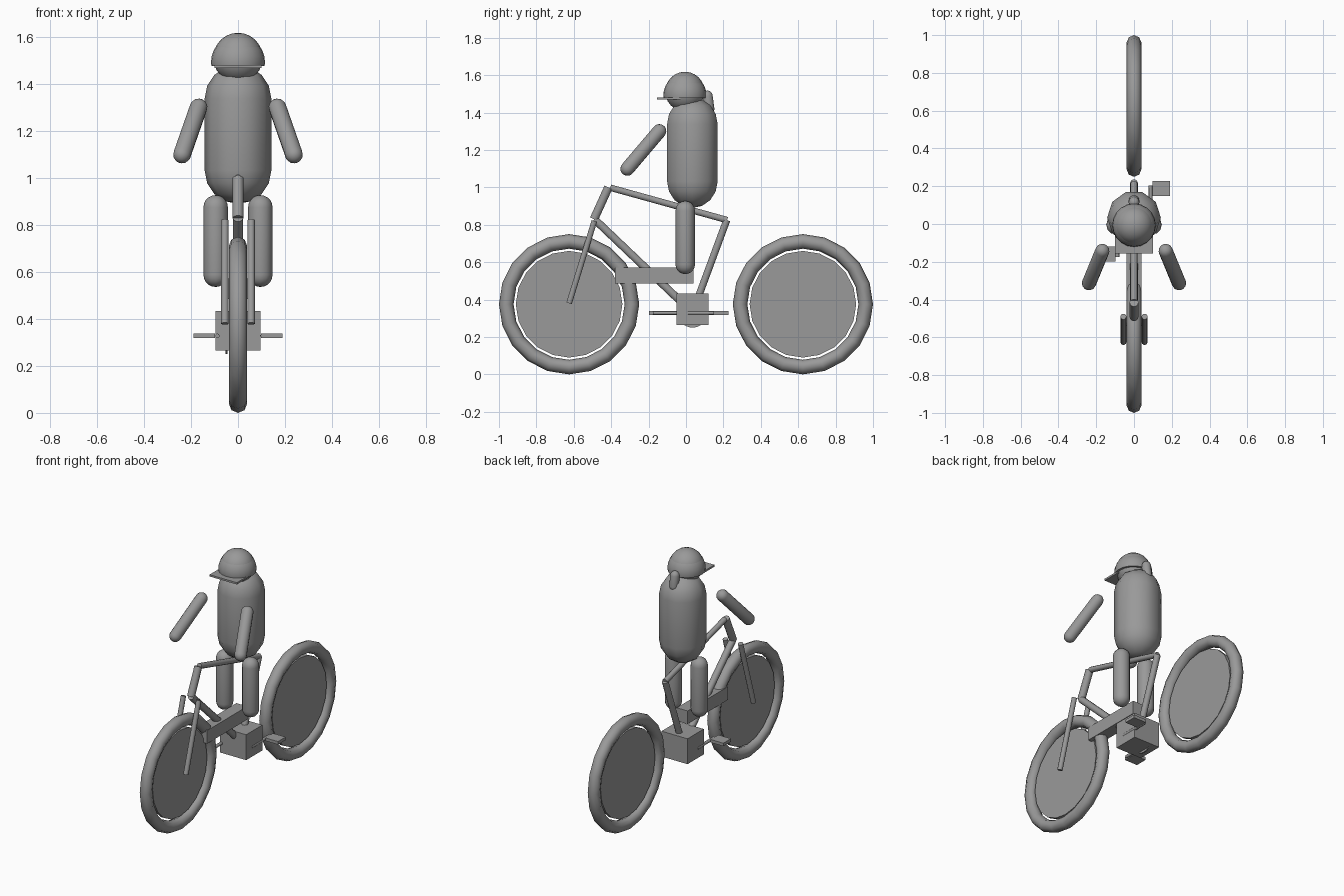
import bpy, bmesh
from math import sin, cos, pi, radians
from mathutils import Vector

if "Cube" in bpy.data.objects:
    bpy.data.objects.remove(bpy.data.objects["Cube"])

UP = Vector((0, 0, 1))
GREY = bpy.data.materials.new("dark_grey")
GREY.diffuse_color = (0.32, 0.32, 0.32, 1)
GREY.use_nodes = True
GREY.node_tree.nodes["Principled BSDF"].inputs["Base Color"].default_value = GREY.diffuse_color


def finish(bm, name, smooth=True):
    bmesh.ops.recalc_face_normals(bm, faces=bm.faces)
    me = bpy.data.meshes.new(name)
    bm.to_mesh(me)
    bm.free()
    me.materials.append(GREY)
    ob = bpy.data.objects.new(name, me)
    bpy.context.collection.objects.link(ob)
    if smooth:
        bpy.context.view_layer.objects.active = ob
        bpy.ops.object.select_all(action='DESELECT')
        ob.select_set(True)
        bpy.ops.object.shade_smooth_by_angle(angle=radians(50))
    return ob


def lathe(name, profile, a, b=None, sides=12):
    """Spin an (r, z) profile round an axis starting at a, pointing to b."""
    bm = bmesh.new()
    vs = [bm.verts.new((r, 0, z)) for r, z in profile]
    es = [bm.edges.new(p) for p in zip(vs, vs[1:])]
    bmesh.ops.spin(bm, geom=vs + es, cent=(0, 0, 0), axis=(0, 0, 1),
                   angle=2 * pi, steps=sides)
    bmesh.ops.remove_doubles(bm, verts=bm.verts, dist=1e-5)
    ob = finish(bm, name)
    ob.location = a
    if b is not None:
        ob.rotation_mode = 'QUATERNION'
        ob.rotation_quaternion = UP.rotation_difference(Vector(b) - Vector(a))
    return ob


def tube(name, a, b, r, sides=10):
    n = (Vector(b) - Vector(a)).length
    return lathe(name, [(0, 0), (r, 0), (r, n), (0, n)], a, b, sides)


def capsule(name, a, b, r, sides=12, rings=5):
    """a and b are the centres of the round ends."""
    n = (Vector(b) - Vector(a)).length
    arc = [(r * sin(i * pi / 2 / rings), r * cos(i * pi / 2 / rings))
           for i in range(rings + 1)]
    prof = [(x, -z) for x, z in arc] + [(x, n + z) for x, z in reversed(arc)]
    return lathe(name, prof, a, b, sides)


def box(name, lo, hi):
    bm = bmesh.new()
    bmesh.ops.create_cube(bm, size=1)
    for v in bm.verts:
        v.co = [l + (h - l) * (c + 0.5) for l, h, c in zip(lo, hi, v.co)]
    return finish(bm, name, False)


# wheels: tyre and solid disc
for name, y in (("front", -0.625), ("rear", 0.625)):
    bpy.ops.mesh.primitive_torus_add(
        major_segments=20, minor_segments=8, major_radius=0.336,
        minor_radius=0.039, location=(0, y, 0.375), rotation=(0, pi / 2, 0))
    tyre = bpy.context.object
    tyre.name = name + "_tyre"
    tyre.data.materials.append(GREY)
    bpy.ops.object.shade_smooth_by_angle(angle=radians(60))
    tube(name + "_wheel_disc", (-0.012, y, 0.375), (0.012, y, 0.375), 0.285, 20)

# frame
tube("head_tube", (0, -0.492, 0.83), (0, -0.415, 1.0), 0.024)
tube("top_tube", (0, -0.405, 0.998), (0, 0.22, 0.825), 0.018)
tube("down_tube", (0, -0.49, 0.83), (0, 0.035, 0.33), 0.022)
tube("seat_tube", (0, 0.218, 0.825), (0, 0.035, 0.33), 0.02)
for side, s in (("left", -1), ("right", 1)):
    tube(side + "_fork", (0.056 * s, -0.49, 0.82), (0.056 * s, -0.625, 0.38), 0.016)

# battery, motor and chainring
box("battery", (-0.04, -0.38, 0.485), (0.04, 0.04, 0.572))
box("motor", (-0.095, -0.05, 0.265), (0.095, 0.12, 0.433))
tube("chainring", (-0.053, 0.035, 0.33), (-0.045, 0.035, 0.33), 0.08, 24)

# cranks and pedals, pointing opposite ways
for side, s in (("left", -1), ("right", 1)):
    tube(side + "_crank", (0.088 * s, 0.01, 0.328),
         (0.088 * s, 0.014 + 0.19 * s, 0.328), 0.01, 8)
    xs = sorted((0.097 * s, 0.19 * s))
    yc = 0.014 + 0.173 * s
    box(side + "_pedal", (xs[0], yc - 0.04, 0.318), (xs[1], yc + 0.04, 0.338))

# rider body and limbs
capsule("torso", (0, 0.034, 1.032), (0, 0.034, 1.338), 0.142, 10, 4)
for side, s in (("left", -1), ("right", 1)):
    capsule(side + "_leg", (0.095 * s, -0.004, 0.588), (0.095 * s, -0.004, 0.875), 0.052)
    capsule(side + "_arm", (0.168 * s, -0.143, 1.3), (0.238 * s, -0.313, 1.1), 0.038)

# head, cap dome, brim and ponytail
capsule("head", (0, -0.006, 1.511), (0, -0.006, 1.513), 0.105, 20, 6)
dome = [(0.115 * sin(i * pi / 14), 0.016 + 0.115 * cos(i * pi / 14))
        for i in range(8)]
lathe("cap_dome", dome + [(0.113, 0), (0, 0)], (0, -0.006, 1.477), sides=20)
box("cap_brim", (-0.1, -0.155, 1.469), (0.1, -0.03, 1.481))
capsule("ponytail", (0, 0.115, 1.488), (0, 0.124, 1.42), 0.029, 10)
